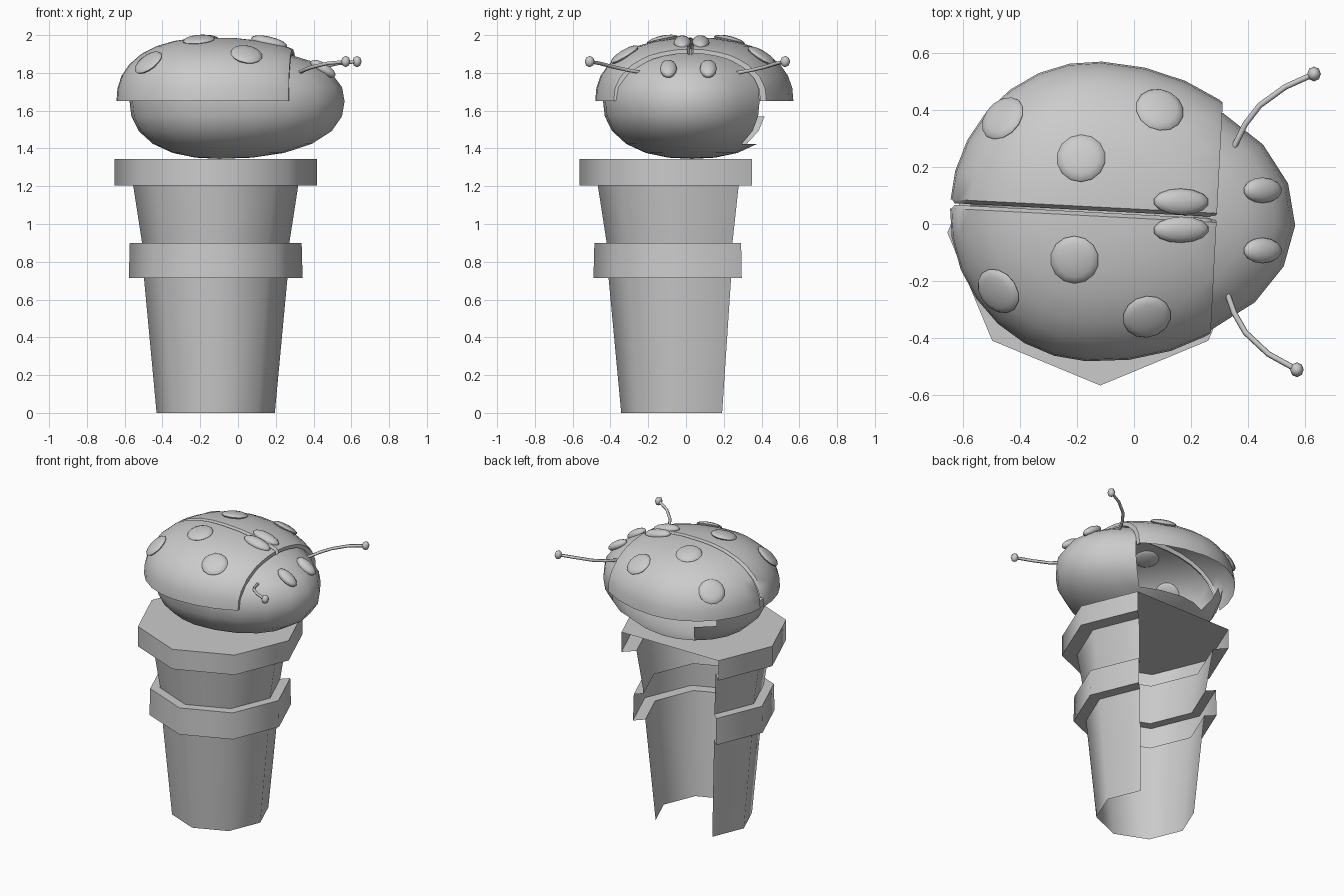
import bpy, bmesh
from math import sin, cos, radians, hypot
from mathutils import Vector, Matrix

if "Cube" in bpy.data.objects:
    bpy.data.objects.remove(bpy.data.objects["Cube"])

TILT = Matrix.Rotation(radians(-3), 4, 'Z')
N = 2.3                                   # boxiness of the rounded shells


def finish(name, bm, angle=50, matrix=None):
    me = bpy.data.meshes.new(name)
    bm.to_mesh(me)
    bm.free()
    ob = bpy.data.objects.new(name, me)
    bpy.context.collection.objects.link(ob)
    if matrix is not None:
        me.transform(matrix)
    bpy.ops.object.select_all(action='DESELECT')
    ob.select_set(True)
    bpy.context.view_layer.objects.active = ob
    bpy.ops.object.shade_smooth_by_angle(angle=radians(angle))
    return ob


def rounded(seg, rings, rear, front, width, up, down):
    """Superellipsoid with separate rear, front, upper and lower radii."""
    bm = bmesh.new()
    bmesh.ops.create_uvsphere(bm, u_segments=seg, v_segments=rings, radius=1)
    for v in bm.verts:
        p = v.co
        k = (hypot(p.x, p.y) ** N + abs(p.z) ** N) ** (-1 / N)
        v.co = (p.x * k * (front if p.x > 0 else rear), p.y * k * width,
                p.z * k * (up if p.z > 0 else down))
    return bm


def cut(bm, co, no):
    bmesh.ops.bisect_plane(bm, geom=bm.verts[:] + bm.edges[:] + bm.faces[:],
                           plane_co=co, plane_no=no, clear_outer=True)


def ellipsoid(name, loc, radii, normal=(0, 0, 1), seg=14, rings=8):
    bm = bmesh.new()
    bmesh.ops.create_uvsphere(bm, u_segments=seg, v_segments=rings, radius=1)
    n = Vector(normal).normalized()
    xa = (Vector((1, 0, 0)) - n * n.x).normalized()
    rot = Matrix((xa, n.cross(xa), n)).transposed().to_4x4()
    m = Matrix.Translation(loc) @ rot @ Matrix.Diagonal((*radii, 1))
    return finish(name, bm, 60, m)


# Eight-sided cone cup, open underneath and with two back panels missing
CX, CY = -0.118, -0.03
profile = [(0.313, 0), (0.38, 0.715), (0.46, 0.715), (0.455, 0.90),
           (0.39, 0.90), (0.437, 1.205), (0.535, 1.205), (0.535, 1.345)]
bm = bmesh.new()
cols = []
for i in range(7):                        # from 135 degrees round to 45
    a = radians(135 + 45 * i)
    cols.append([bm.verts.new((CX + r * cos(a), CY + r * sin(a), z)) for r, z in profile])
for c, d in zip(cols, cols[1:]):
    for j in range(len(profile) - 1):
        bm.faces.new((c[j], d[j], d[j + 1], c[j + 1]))
bm.faces.new([c[-1] for c in cols])
finish("cone_cup", bm)

# Beetle body, hidden upper faces and a strip on the back side left open
bm = rounded(20, 12, 0.475, 0.665, 0.47, 0.285, 0.305)
drop = []
for f in bm.faces:
    c = f.calc_center_median()
    if (c.y > 0.31 and c.z > -0.22 and c.x < 0.42) or (c.z > 0.03 and c.x < 0.2):
        drop.append(f)
bmesh.ops.delete(bm, geom=drop, context='FACES')
finish("beetle_body", bm, 60, Matrix.Translation((-0.10, 0.03, 1.65)) @ TILT)

# Wing cases: two half domes with rolled-in front and seam edges
REAR, FRONT, WIDE, HIGH = 0.505, 0.68, 0.525, 0.335
SHELL = Matrix.Translation((-0.14, 0.044, 1.652)) @ TILT
for side, label in ((1, "back"), (-1, "front")):
    bm = rounded(28, 16, REAR, FRONT, WIDE, HIGH, HIGH)
    cut(bm, (0, 0, 0), (0, 0, -1))
    cut(bm, (0, side * 0.016, 0), (0, -side, 0))
    cut(bm, (0.415, 0, 0), (1, 0, 0))
    for push, shrink in ((0.015, 0.975), (0.0, 0.92)):
        rim = [e for e in bm.edges if e.is_boundary
               and min(v.co.x for v in e.verts) > 0.414]
        new = bmesh.ops.extrude_edge_only(bm, edges=rim)['geom']
        for v in [g for g in new if isinstance(g, bmesh.types.BMVert)]:
            v.co = (v.co.x + push, v.co.y * shrink, v.co.z * shrink)
    seam = [e for e in bm.edges if e.is_boundary
            and all(abs(v.co.y) < 0.0165 and v.co.z > 0.001 for v in e.verts)]
    new = bmesh.ops.extrude_edge_only(bm, edges=seam)['geom']
    for v in [g for g in new if isinstance(g, bmesh.types.BMVert)]:
        v.co = (v.co.x * 0.98, side * 0.003, v.co.z * 0.93)
    bmesh.ops.recalc_face_normals(bm, faces=bm.faces[:])
    finish("wing_case_" + label, bm, 50, SHELL)


def on_shell(x, y):
    """World point and normal on the wing cases under a top-view position."""
    p = SHELL.inverted() @ Vector((x, y, 0))
    a = FRONT if p.x > 0 else REAR
    rho = hypot(p.x / a, p.y / WIDE)
    z = HIGH * max(0, 1 - rho ** N) ** (1 / N)
    n = Vector((p.x / a ** 2, p.y / WIDE ** 2, z / HIGH ** 2))
    return SHELL @ Vector((p.x, p.y, z)), TILT.to_3x3() @ n


# Raised spots
for i, (x, y, r) in enumerate([(-0.46, 0.37, 0.085), (-0.185, 0.23, 0.085),
                               (0.09, 0.40, 0.085), (-0.208, -0.125, 0.085),
                               (-0.475, -0.235, 0.085), (0.045, -0.325, 0.085)]):
    p, n = on_shell(x, y)
    ellipsoid(f"spot_{i + 1}", p, (r, r, 0.022), n)
for i, y in enumerate((0.078, -0.02)):
    p, n = on_shell(0.165, y)
    ellipsoid(f"seam_spot_{i + 1}", p, (0.1, 0.046, 0.03), n)

# Eyes
for i, y in enumerate((0.118, -0.093)):
    ellipsoid(f"eye_{i + 1}", (0.45, y, 1.822), (0.078, 0.045, 0.03), (0.5, 0, 0.8))

# Antennae: thin curved tubes with small knobs
for i, path in enumerate((
        [(0.35, 0.27, 1.80), (0.39, 0.35, 1.815), (0.44, 0.415, 1.83), (0.53, 0.48, 1.85), (0.63, 0.525, 1.86)],
        [(0.322, -0.23, 1.80), (0.35, -0.31, 1.815), (0.39, -0.38, 1.83), (0.47, -0.455, 1.85), (0.57, -0.51, 1.86)])):
    bm = bmesh.new()
    rings = []
    for k, p in enumerate(path):
        t = Vector(path[min(k + 1, 4)]) - Vector(path[max(k - 1, 0)])
        q = t.to_track_quat('Z', 'Y')
        rings.append([bm.verts.new(Vector(p) + q @ Vector((0.01 * cos(radians(60 * s)),
                      0.01 * sin(radians(60 * s)), 0))) for s in range(6)])
    for a, b in zip(rings, rings[1:]):
        for s in range(6):
            bm.faces.new((a[s], a[(s + 1) % 6], b[(s + 1) % 6], b[s]))
    finish(f"antenna_{i + 1}", bm, 70)
    ellipsoid(f"antenna_knob_{i + 1}", path[-1], (0.024, 0.026, 0.03), (0, 0, 1), 8, 4)
